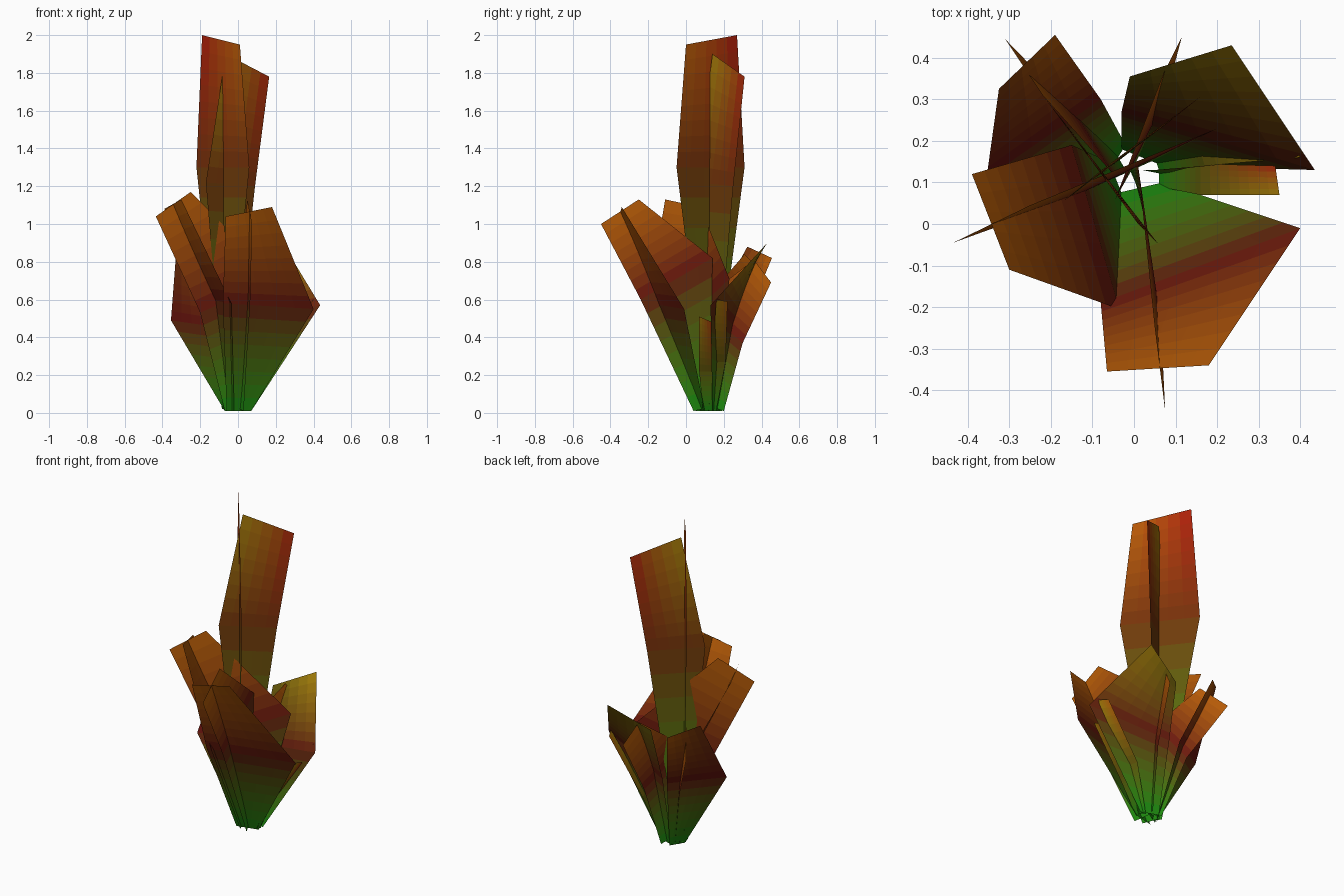
import bpy
from mathutils import Vector

if "Cube" in bpy.data.objects:
    bpy.data.objects.remove(bpy.data.objects["Cube"])

# palette for the leaf gradients
GREEN, MAROON, ORANGE = Vector((0.005, 0.27, 0.005)), Vector((0.13, 0.004, 0.004)), Vector((0.48, 0.11, 0.002))
RED, YELLOW, OLIVE = Vector((0.42, 0.003, 0.003)), Vector((0.4, 0.23, 0.003)), Vector((0.12, 0.1, 0.003))
BROWN = Vector((0.17, 0.03, 0.003))
ROWS, COLS = 8, 5
mats = {}


def material(col):
    key = tuple(round(c, 3) for c in col)
    if key not in mats:
        m = bpy.data.materials.new("leaf_colour")
        m.diffuse_color = (*col, 1)
        m.use_nodes = True
        m.node_tree.nodes["Principled BSDF"].inputs["Base Color"].default_value = m.diffuse_color
        mats[key] = m
    return mats[key]


def leaf(name, base, mid, tip, mid_col=MAROON, tip_cols=(ORANGE, ORANGE)):
    """Flat six-sided leaf card: base, widest and tip edges, coloured in bands."""
    edges = [[Vector(p) for p in e] for e in (base, mid, tip)]
    cols = [(GREEN, GREEN), (mid_col, mid_col), tip_cols]
    verts, faces, fmats = [], [], []

    def sample(table, v, u):
        i = min(int(v), 1)
        a = table[i][0].lerp(table[i][1], u)
        return a.lerp(table[i + 1][0].lerp(table[i + 1][1], u), v - i)

    for r in range(2 * ROWS + 1):
        for c in range(COLS + 1):
            verts.append(sample(edges, r / ROWS, c / COLS))
    for r in range(2 * ROWS):
        for c in range(COLS):
            k = r * (COLS + 1) + c
            faces.append((k, k + 1, k + COLS + 2, k + COLS + 1))
            fmats.append(material(sample(cols, (r + 0.5) / ROWS, (c + 0.5) / COLS)))
    me = bpy.data.meshes.new(name)
    me.from_pydata(verts, [], faces)
    slots = list(dict.fromkeys(fmats))
    for m in slots:
        me.materials.append(m)
    for p, m in zip(me.polygons, fmats):
        p.material_index = slots.index(m)
    bpy.context.collection.objects.link(bpy.data.objects.new(name, me))


# tall upright leaf made of two crossed cards
leaf("tall_leaf", [(-.085, .14, .02), (-.065, .11, .02)],
     [(-.22, .31, 1.3), (.06, -.05, 1.3)], [(-.19, .27, 2), (.01, 0, 1.95)], BROWN, (RED, ORANGE))
leaf("tall_leaf_cross", [(-.07, .125, .02), (-.04, .15, .02)],
     [(-.17, .055, 1.22), (.09, .25, 1.2)], [(-.065, .14, 1.9), (.165, .31, 1.78)], BROWN, (YELLOW, RED))

# front leaf
leaf("front_leaf", [(-.06, .07, .01), (.07, .1, .01)],
     [(-.08, -.19, .58), (.4, -.01, .55)], [(-.065, -.355, 1.04), (.18, -.34, 1.09)])
leaf("front_leaf_cross", [(.03, .04, .01), (-.01, .13, .03)],
     [(.065, -.24, .6), (.01, .14, .82)], [(.075, -.45, 1), (.05, -.25, 1.13)])

# left leaf
leaf("left_leaf", [(-.02, .05, .01), (-.06, .15, .01)],
     [(-.035, -.205, .58), (-.15, .19, .6)], [(-.3, -.11, 1.13), (-.39, .12, 1.08)])
leaf("left_leaf_cross", [(-.07, .1, .01), (.04, .15, .03)],
     [(-.2, .04, .53), (.2, .23, .71)], [(-.435, -.045, 1.04), (-.25, .045, 1.17)])

# back left leaf
leaf("back_left_leaf", [(-.07, .11, .01), (-.02, .19, .01)],
     [(-.355, .11, .49), (-.08, .3, .45)], [(-.325, .325, .88), (-.19, .455, .82)], MAROON, (BROWN, ORANGE))
leaf("back_left_leaf_cross", [(-.05, .18, .01), (-.02, .13, .03)],
     [(-.15, .28, .38), (-.05, .12, .62)], [(-.31, .445, .7), (-.22, .31, .84)])

# back right leaf
leaf("back_right_leaf", [(-.03, .18, .01), (.07, .14, .01)],
     [(-.03, .27, .45), (.435, .13, .57)], [(-.01, .355, .78), (.235, .43, .9)], MAROON, (OLIVE, YELLOW))
leaf("back_right_leaf_cross", [(.03, .2, .01), (0, .14, .03)],
     [(.075, .3, .37), (-.045, .06, .58)], [(.115, .45, .69), (.07, .36, .81)])

# small right leaves
leaf("small_right_leaf", [(.06, .09, .01), (.06, .13, .01)],
     [(.16, .07, .22), (.16, .145, .22)], [(.35, .07, .51), (.34, .14, .48)], OLIVE, (YELLOW, RED))
leaf("small_right_leaf_cross", [(.07, .12, .01), (.02, .13, .02)],
     [(.13, .135, .2), (.05, .13, .3)], [(.23, .145, .38), (.17, .14, .44)], OLIVE)
leaf("small_back_right_leaf", [(.06, .13, .01), (.05, .16, .01)],
     [(.17, .14, .27), (.15, .21, .27)], [(.4, .16, .6), (.37, .22, .59)], OLIVE, (YELLOW, ORANGE))
